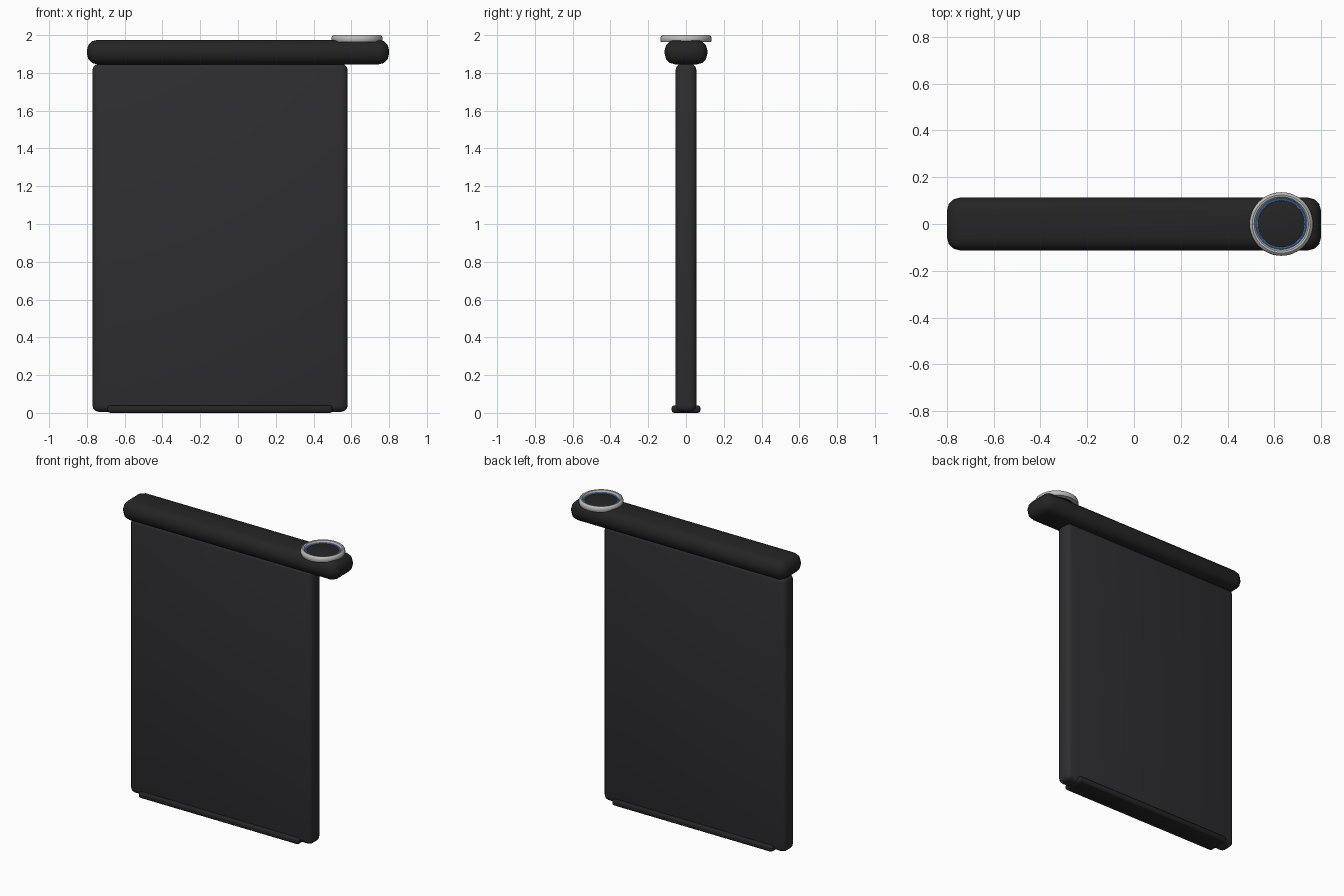
import bpy, bmesh, math

if "Cube" in bpy.data.objects:
    bpy.data.objects.remove(bpy.data.objects["Cube"])


def material(name, rgb):
    m = bpy.data.materials.new(name)
    m.diffuse_color = (*rgb, 1)
    m.use_nodes = True
    m.node_tree.nodes["Principled BSDF"].inputs["Base Color"].default_value = m.diffuse_color
    return m


BLACK = material("black_plastic", (0.018, 0.018, 0.018))
CHARCOAL = material("charcoal_panel", (0.027, 0.027, 0.031))
METAL = material("light_metal", (0.5, 0.5, 0.5))
BLUE = material("blue_glow", (0.08, 0.3, 0.8))


def finish(name, bm, mat):
    bmesh.ops.recalc_face_normals(bm, faces=bm.faces[:])
    me = bpy.data.meshes.new(name)
    bm.to_mesh(me)
    bm.free()
    ob = bpy.data.objects.new(name, me)
    bpy.context.collection.objects.link(ob)
    me.materials.append(mat)
    bpy.ops.object.select_all(action='DESELECT')
    ob.select_set(True)
    bpy.context.view_layer.objects.active = ob
    bpy.ops.object.shade_smooth_by_angle(angle=math.radians(40))
    return ob


def rounded_box(name, lo, hi, bevel, segments, mat):
    bm = bmesh.new()
    bmesh.ops.create_cube(bm, size=1)
    for v in bm.verts:
        v.co = [(a + b) / 2 + c * (b - a) for a, b, c in zip(lo, hi, v.co)]
    bmesh.ops.bevel(bm, geom=bm.edges[:], offset=bevel, segments=segments,
                    profile=0.5, affect='EDGES')
    return finish(name, bm, mat)


def lathe(name, profile, x, mat, closed=True, steps=48):
    # spin an (r, z) profile around a vertical axis at x
    bm = bmesh.new()
    vs = [bm.verts.new((r, 0, z)) for r, z in profile]
    edges = [bm.edges.new(p) for p in zip(vs, vs[1:])]
    if closed:
        edges.append(bm.edges.new((vs[-1], vs[0])))
    bmesh.ops.spin(bm, geom=vs + edges, cent=(0, 0, 0), axis=(0, 0, 1),
                   angle=math.tau, steps=steps)
    bmesh.ops.remove_doubles(bm, verts=bm.verts[:], dist=1e-5)
    bmesh.ops.translate(bm, verts=bm.verts[:], vec=(x, 0, 0))
    return finish(name, bm, mat)


# Main body: hanging panel, top bar and foot strip
rounded_box("panel", (-0.77, -0.055, 0.006), (0.58, 0.055, 1.848), 0.032, 3, CHARCOAL)
rounded_box("top_bar", (-0.80, -0.113, 1.845), (0.80, 0.113, 1.975), 0.056, 3, BLACK)
rounded_box("foot_strip", (-0.69, -0.076, 0.0), (0.50, 0.076, 0.04), 0.014, 3, BLACK)

# Round dial on the bar: metal rim, blue ring and dark face
X = 0.63
lathe("dial_rim", [(0.107, 1.963), (0.132, 1.963), (0.136, 1.972), (0.136, 1.985),
                   (0.132, 1.995), (0.124, 2.0), (0.116, 1.998), (0.109, 1.988)], X, METAL)
lathe("dial_glow", [(0.104 + 0.005 * math.cos(math.tau * i / 8),
                     1.983 + 0.005 * math.sin(math.tau * i / 8)) for i in range(8)], X, BLUE)
lathe("dial_face", [(0, 1.963), (0.108, 1.963), (0.108, 1.981), (0.100, 1.984), (0, 1.984)],
      X, BLACK, closed=False)
